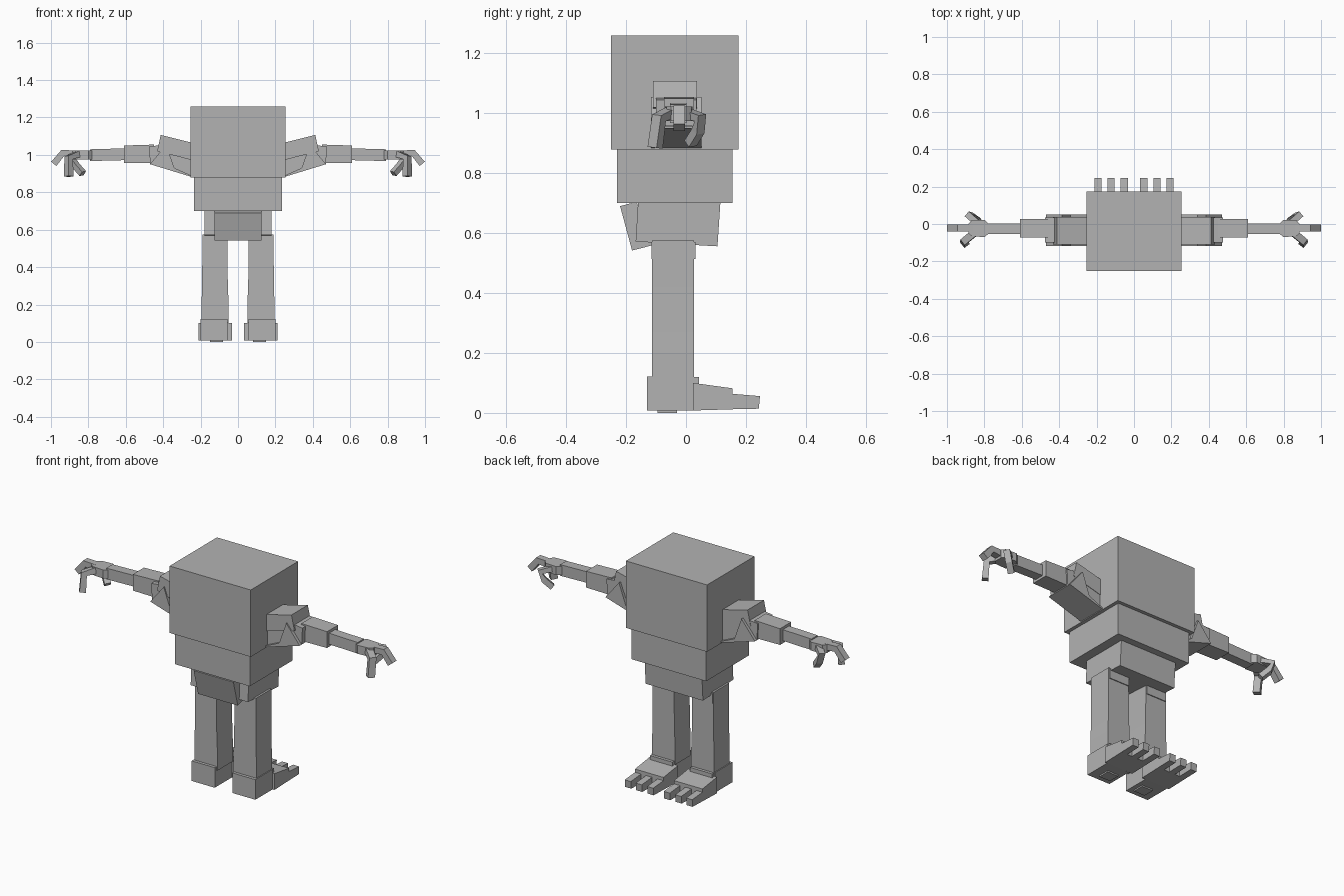
import bpy, bmesh
from mathutils import Vector

if "Cube" in bpy.data.objects:
    bpy.data.objects.remove(bpy.data.objects["Cube"], do_unlink=True)

GREY = (0.45, 0.45, 0.45, 1)
grey = bpy.data.materials.new("plain_grey")
grey.use_nodes = True
grey.diffuse_color = GREY
grey.node_tree.nodes["Principled BSDF"].inputs["Base Color"].default_value = GREY


def loft(name, rings, side=1):
    """Skin a list of matching rings of points and cap both ends."""
    bm = bmesh.new()
    loops = [[bm.verts.new((p[0] * side, p[1], p[2])) for p in r] for r in rings]
    n = len(loops[0])
    for a, b in zip(loops, loops[1:]):
        for i in range(n):
            j = (i + 1) % n
            bm.faces.new((a[i], a[j], b[j], b[i]))
    bm.faces.new(loops[0])
    bm.faces.new(loops[-1])
    bmesh.ops.recalc_face_normals(bm, faces=bm.faces)
    mesh = bpy.data.meshes.new(name)
    bm.to_mesh(mesh)
    bm.free()
    mesh.materials.append(grey)
    obj = bpy.data.objects.new(name, mesh)
    bpy.context.collection.objects.link(obj)
    return obj


def rect(x, y, z):
    return [(x[0], y[0], z), (x[1], y[0], z), (x[1], y[1], z), (x[0], y[1], z)]


def box(name, x, y, z, side=1):
    return loft(name, [rect(x, y, z[0]), rect(x, y, z[1])], side)


def side_profile(name, x, yz, side=1):
    return loft(name, [[(v, y, z) for y, z in yz] for v in x], side)


def front_profile(name, y, xz, side=1):
    return loft(name, [[(x, v, z) for x, z in xz] for v in y], side)


def finger(name, points, width, thick, side):
    """Square tube bent along a path of points."""
    pts = [Vector(p) for p in points]
    across = (pts[-1] - pts[0]).cross(pts[1] - pts[0]).normalized()
    rings = []
    for i, p in enumerate(pts):
        d = (pts[min(i + 1, len(pts) - 1)] - pts[max(i - 1, 0)]).normalized()
        u = across * width / 2
        v = d.cross(across).normalized() * thick / 2
        rings.append([p + u + v, p - u + v, p - u - v, p + u - v])
    return loft(name, rings, side)


# Head, torso and hips
box("head", (-.255, .255), (-.25, .175), (.88, 1.26))
box("torso", (-.235, .235), (-.23, .155), (.70, .88))
side_profile("pelvis", (-.18, .18), [(-.16, .705), (.115, .705), (.105, .556), (-.168, .572)])
side_profile("front_flap", (-.125, .125), [(-.22, .69), (-.165, .705), (-.11, .56), (-.18, .542)])

for s, tag in ((1, "left"), (-1, "right")):
    # Leg with stacked bands, and the upper cuff
    bands = [(.10, .05, .195), (.20, .05, .195), (.27, .053, .193), (.34, .055, .192),
             (.42, .056, .191), (.50, .057, .191), (.575, .057, .191)]
    loft(tag + "_leg", [rect((a, b), (-.113, .026), z) for z, a, b in bands], s)
    box(tag + "_thigh_cuff", (.06, .187), (-.115, .031), (.513, .57), s)

    # Foot with three toes
    box(tag + "_heel", (.055, .2), (-.13, .025), (.008, .122), s)
    box(tag + "_heel_pad", (.08, .15), (-.095, -.03), (0, .01), s)
    box(tag + "_ankle", (.055, .195), (.02, .043), (.05, .12), s)
    side_profile(tag + "_foot", (.033, .212),
                 [(.024, .008), (.024, .1), (.155, .082), (.155, .012)], s)
    for i, x in enumerate((.052, .124, .193)):
        side_profile(f"{tag}_toe_{i + 1}", (x - .019, x + .019),
                     [(.15, .012), (.15, .064), (.247, .056), (.243, .014)], s)

    # Shoulder and arm
    front_profile(tag + "_shoulder_plate", (-.11, .037),
                  [(.2, 1.053), (.413, 1.107), (.432, 1.02), (.2, .96)], s)
    front_profile(tag + "_shoulder", (-.117, .052),
                  [(.2, .87), (.25, .883), (.47, .95), (.385, 1.055), (.34, .93), (.25, .89)], s)
    front_profile(tag + "_armpit", (-.1, .035),
                  [(.25, .89), (.47, .95), (.475, 1.045), (.385, 1.055), (.25, 1.0)], s)
    front_profile(tag + "_upper_arm", (-.073, .027),
                  [(.42, .955), (.61, .958), (.61, 1.05), (.45, 1.055)], s)
    front_profile(tag + "_forearm", (-.054, .002),
                  [(.6, .972), (.79, .967), (.79, 1.03), (.6, 1.035)], s)

    # Hand: palm, middle finger, outer finger and thumb
    palm = [(.775, -.05, .0), (.80, -.07, .022), (.87, -.065, .018), (.885, -.05, .0)]
    loft(tag + "_palm", [[(x, a, .975), (x, b, .975), (x, b, 1.023), (x, a, 1.023)]
                         for x, a, b in palm], s)
    finger(tag + "_middle_finger",
           [(.86, -.022, 1.005), (.937, -.022, 1.01), (.985, -.022, .952)], .038, .036, s)
    finger(tag + "_outer_finger",
           [(.85, -.045, 1.005), (.905, -.09, .985), (.905, -.103, .885)], .038, .034, s)
    finger(tag + "_thumb",
           [(.83, .0, 1.0), (.885, .048, .985), (.865, .04, .94), (.83, .015, .9)], .034, .03, s)
